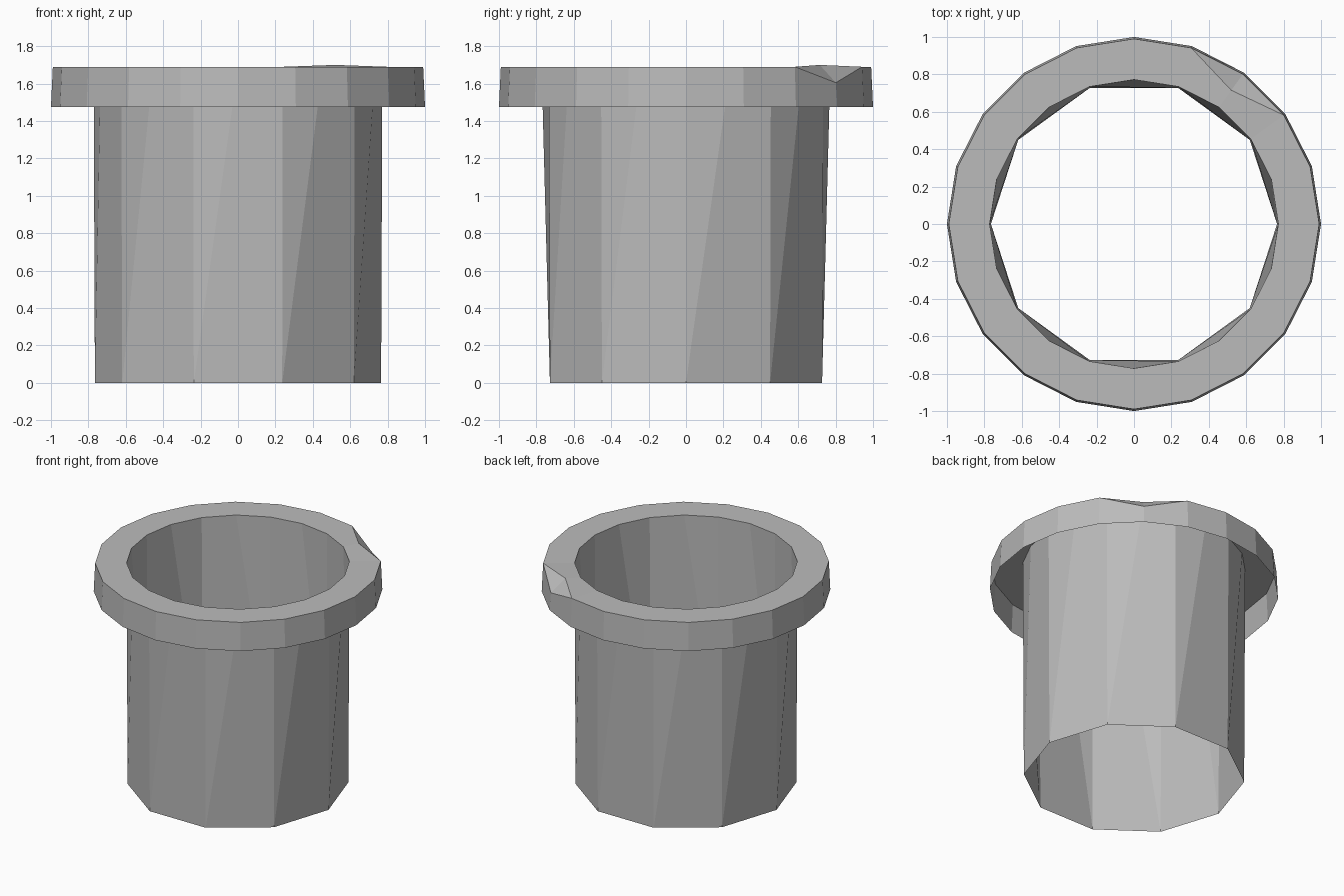
import bpy, bmesh
from math import cos, sin, radians

cube = bpy.data.objects.get("Cube")
if cube:
    bpy.data.objects.remove(cube, do_unlink=True)

grey = bpy.data.materials.new("plain_grey")
grey.use_nodes = True
colour = (0.5, 0.5, 0.5, 1)
grey.diffuse_color = colour
grey.node_tree.nodes["Principled BSDF"].inputs["Base Color"].default_value = colour

SIDES = 20
TOP, LIP = 1.69, 1.475


def ring(bm, count, radius, z):
    step = radians(360 / count)
    return [bm.verts.new((radius * cos(i * step), radius * sin(i * step), z))
            for i in range(count)]


def finish(bm, name):
    mesh = bpy.data.meshes.new(name)
    bm.to_mesh(mesh)
    bm.free()
    mesh.materials.append(grey)
    obj = bpy.data.objects.new(name, mesh)
    bpy.context.collection.objects.link(obj)


# Tube wall: ten-sided foot opening into a twenty-sided mouth
bm = bmesh.new()
foot = ring(bm, SIDES // 2, 0.765, 0)
mouth = ring(bm, SIDES, 0.772, TOP)
for k in range(SIDES // 2):
    a, b = foot[k], foot[(k + 1) % len(foot)]
    start, middle, end = mouth[2 * k], mouth[2 * k + 1], mouth[(2 * k + 2) % SIDES]
    bm.faces.new((a, middle, start))
    bm.faces.new((a, b, end, middle))
finish(bm, "tube_wall")

# Rim: flat top ring with a hanging skirt, open underneath
bm = bmesh.new()
inner = ring(bm, SIDES, 0.772, TOP)
outer = ring(bm, SIDES, 0.99, TOP)
skirt = ring(bm, SIDES, 1.0, LIP)

# Chip in the rim: one outer corner knocked down behind a raised point
CHIP = 3
outer[CHIP].co.z = 1.605
peak = bm.verts.new((0.52, 0.715, 1.70))
for i in range(SIDES):
    j = (i + 1) % SIDES
    bm.faces.new((skirt[i], skirt[j], outer[j], outer[i]))
    if i not in (CHIP - 1, CHIP):
        bm.faces.new((outer[i], outer[j], inner[j], inner[i]))
before, low, after = outer[CHIP - 1:CHIP + 2]
bm.faces.new((before, low, peak))
bm.faces.new((low, after, peak))
bm.faces.new((before, peak, inner[CHIP], inner[CHIP - 1]))
bm.faces.new((peak, after, inner[CHIP + 1], inner[CHIP]))
finish(bm, "chipped_rim")
